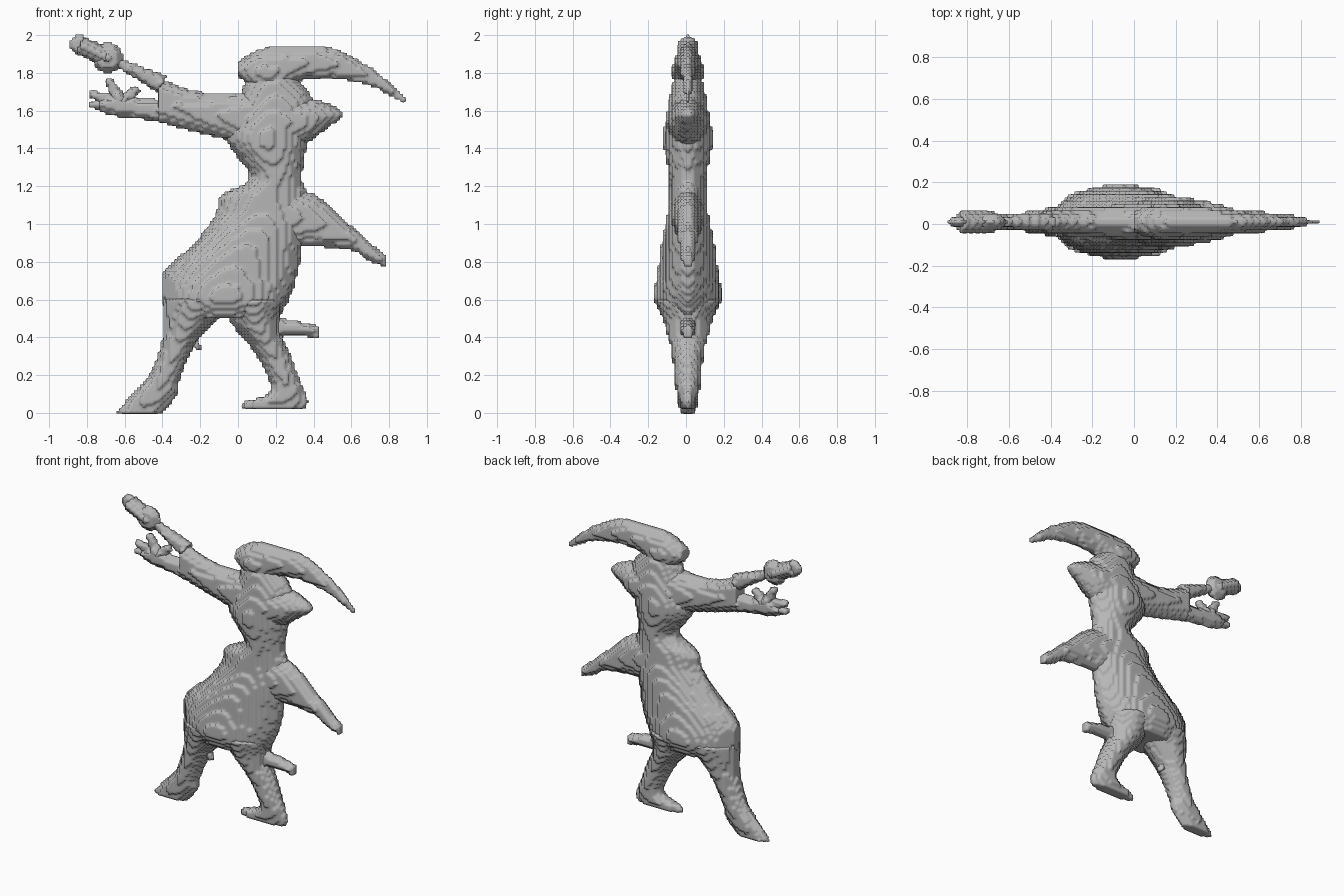
import bpy
import bmesh
import math
from mathutils import Matrix, Vector

default_cube = bpy.data.objects.get("Cube")
if default_cube:
    bpy.data.objects.remove(default_cube, do_unlink=True)

GRID_SIZE = 2        # width of the shared stepping grid
GRID_DEPTH = 7       # octree depth, so every part has equal steps
SIDES = 32           # points around each cross-section
SMOOTH_STEPS = 6     # sections between neighbouring key sections
LENS_POWER = 1.1     # above one pinches the section into a lens
MIDDLE = 0.01        # depth position of the central plane

# Single stone colour
stone = bpy.data.materials.new("stone_grey")
stone.use_nodes = True
grey = (0.47, 0.47, 0.47, 1)
stone.diffuse_color = grey
shader = next(node for node in stone.node_tree.nodes if node.type == "BSDF_PRINCIPLED")
shader.inputs["Base Color"].default_value = grey


def finish(name, bm):
    """Turn a closed bmesh into a softly stepped part."""
    bmesh.ops.recalc_face_normals(bm, faces=bm.faces)
    mesh = bpy.data.meshes.new(name)
    bm.to_mesh(mesh)
    bm.free()
    mesh.materials.append(stone)
    part = bpy.data.objects.new(name, mesh)
    bpy.context.collection.objects.link(part)
    spans = []
    for axis in range(3):
        values = [vertex.co[axis] for vertex in mesh.vertices]
        spans.append(max(values) - min(values))
    steps = part.modifiers.new("steps", "REMESH")
    steps.mode = "BLOCKS"
    steps.octree_depth = GRID_DEPTH
    steps.scale = max(spans) / GRID_SIZE
    steps.use_remove_disconnected = False
    steps.use_smooth_shade = True
    soften = part.modifiers.new("soften", "SMOOTH")
    soften.factor = 0.5
    soften.iterations = 2


def smooth_sections(keys):
    """Yield sections along a smooth curve through the key sections."""
    points = [Vector(key) for key in keys]
    padded = [points[0]] + points + [points[-1]]
    for before, start, end, after in zip(padded, padded[1:], padded[2:], padded[3:]):
        leave = (end - before) / 2
        arrive = (after - start) / 2
        for step in range(SMOOTH_STEPS):
            t = step / SMOOTH_STEPS
            ease = t * t * (3 - 2 * t)
            yield (start.lerp(end, ease)
                   + leave * t * (1 - t) ** 2 - arrive * t * t * (1 - t))
    yield points[-1]


def lens(value):
    return math.copysign(abs(value) ** LENS_POWER, value)


def loft(name, axis, keys):
    """Skin lens sections given as position, low edge, high edge, half depth."""
    bm = bmesh.new()
    rings = []
    for position, low, high, depth in smooth_sections(keys):
        middle, half = (low + high) / 2, (high - low) / 2
        ring = []
        for side in range(SIDES):
            angle = math.tau * side / SIDES
            across = middle + half * lens(math.cos(angle))
            y = MIDDLE + depth * lens(math.sin(angle))
            upright = axis == "z"
            ring.append(bm.verts.new((across, y, position) if upright
                                     else (position, y, across)))
        rings.append(ring)
    for ring, following in zip(rings, rings[1:]):
        for side in range(SIDES):
            bm.faces.new((ring[side - 1], ring[side],
                          following[side], following[side - 1]))
    bm.faces.new(rings[0])
    bm.faces.new(rings[-1])
    finish(name, bm)


def spike(name, start, end, thick, thin):
    """Tapered rod between two points of the central plane."""
    a = Vector((start[0], MIDDLE, start[1]))
    b = Vector((end[0], MIDDLE, end[1]))
    turn = (b - a).to_track_quat("Z", "Y").to_matrix().to_4x4()
    bm = bmesh.new()
    bmesh.ops.create_cone(bm, cap_ends=True, segments=SIDES, radius1=thick,
                          radius2=thin, depth=(b - a).length,
                          matrix=Matrix.Translation((a + b) / 2) @ turn)
    finish(name, bm)


def knob(name, centre, radius):
    """Ball flattened from front to back."""
    place = Matrix.Translation((centre[0], MIDDLE, centre[1]))
    flatten = Matrix.Diagonal((1, 0.6, 1, 1))
    bm = bmesh.new()
    bmesh.ops.create_uvsphere(bm, u_segments=SIDES, v_segments=SIDES // 2,
                              radius=radius, matrix=place @ flatten)
    finish(name, bm)


# Hips, waist, chest and neck
loft("body", "z", [(.5, -.36, .21, .13), (.6, -.4, .27, .18), (.75, -.39, .32, .16),
                   (.9, -.23, .34, .14), (1.05, -.12, .37, .11), (1.15, -.09, .37, .1),
                   (1.25, .06, .34, .1), (1.45, -.06, .37, .13), (1.65, 0, .4, .1),
                   (1.8, .05, .28, .07)])

# Legs with feet
loft("right_leg", "z", [(0, -.65, -.4, .04), (.1, -.56, -.32, .06), (.2, -.47, -.3, .07),
                        (.4, -.4, -.2, .1), (.6, -.4, 0, .16)])
loft("left_leg", "z", [(.02, .02, .36, .04), (.06, .04, .37, .05), (.12, .17, .35, .06),
                       (.3, .1, .28, .08), (.45, -.02, .22, .12), (.6, -.1, .25, .17)])

# Outstretched arm and open hand
loft("right_arm", "x", [(.1, 1.4, 1.7, .1), (-.2, 1.48, 1.7, .07), (-.43, 1.54, 1.78, .06)])
loft("right_hand", "x", [(-.4, 1.54, 1.66, .05), (-.55, 1.56, 1.67, .04),
                         (-.65, 1.57, 1.69, .04), (-.74, 1.6, 1.66, .03)])
palm = (-.62, 1.64)
fingertips = {"first_finger": (-.69, 1.77), "middle_finger": (-.79, 1.69),
              "last_finger": (-.79, 1.63), "thumb": (-.53, 1.72)}
for finger, tip in fingertips.items():
    spike(finger, palm, tip, thick=.04, thin=.02)

# Rod ending in two knobs
large_knob, small_knob = (-.69, 1.88), (-.84, 1.95)
spike("staff", (-.4, 1.74), large_knob, thick=.05, thin=.02)
spike("staff_neck", large_knob, small_knob, thick=.05, thin=.05)
knob("large_staff_knob", large_knob, radius=.08)
knob("small_staff_knob", small_knob, radius=.05)

# Shoulder stump on the other side
loft("left_shoulder", "x", [(.2, 1.38, 1.7, .12), (.35, 1.42, 1.67, .1),
                            (.45, 1.49, 1.65, .07), (.55, 1.56, 1.6, .03)])

# Head sweeping into a long curved horn
loft("horned_head", "x", [(0, 1.78, 1.86, .05), (.1, 1.7, 1.92, .08), (.2, 1.67, 1.94, .08),
                          (.3, 1.75, 1.94, .07), (.5, 1.77, 1.93, .05),
                          (.7, 1.73, 1.83, .03), (.8, 1.68, 1.75, .02),
                          (.89, 1.64, 1.66, .01)])

# Drooping limb at the waist
loft("lower_limb", "x", [(.2, .9, 1.2, .1), (.4, .88, 1.16, .07), (.6, .86, .99, .05),
                         (.7, .8, .9, .04), (.79, .77, .83, .03)])

# Short peg and nub on the thighs
loft("thigh_peg", "x", [(.1, .38, .52, .05), (.3, .41, .49, .04), (.43, .39, .46, .03)])
spike("thigh_nub", (-.25, .4), (-.2, .33), thick=.03, thin=.015)
